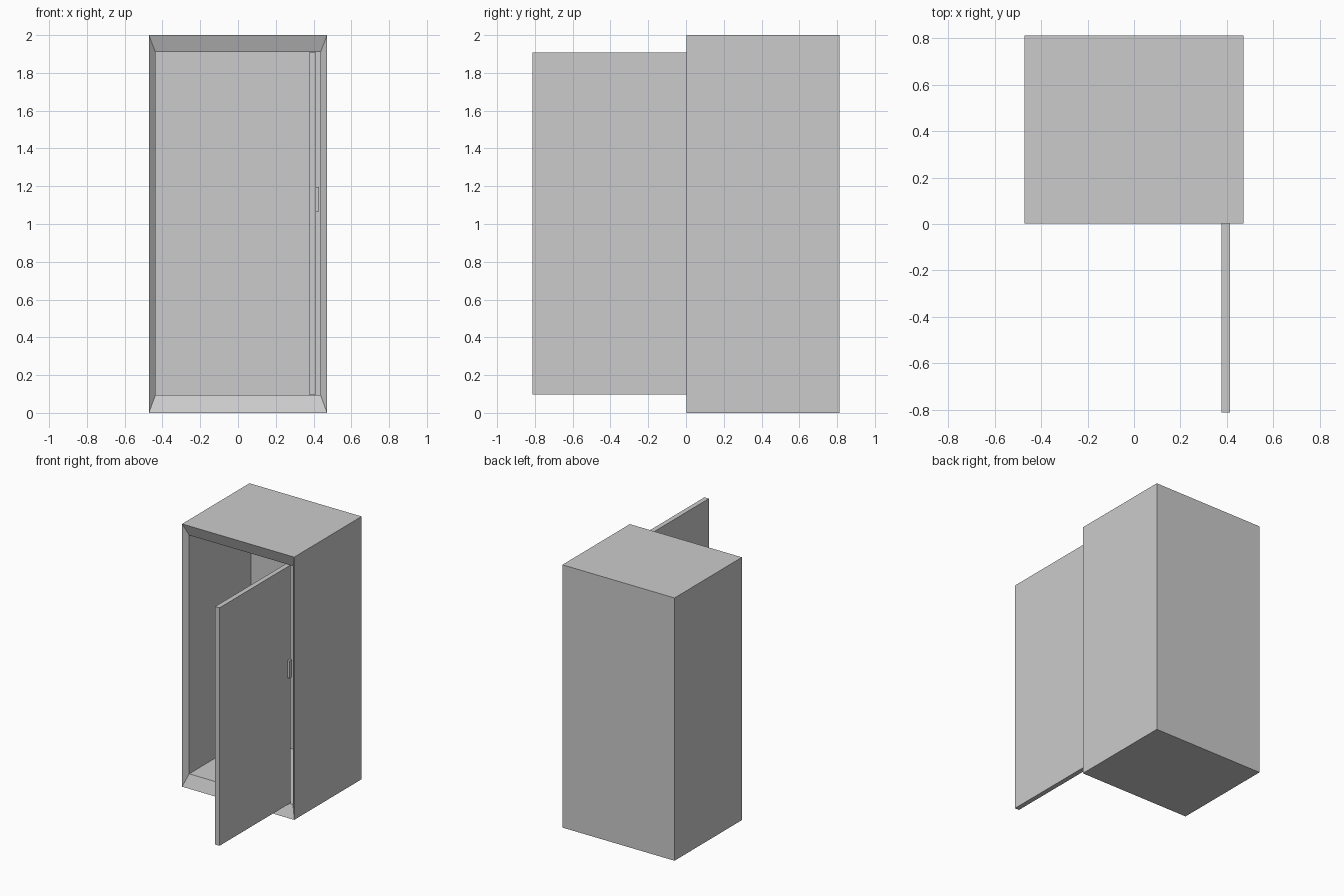
import bpy, bmesh

if "Cube" in bpy.data.objects:
    bpy.data.objects.remove(bpy.data.objects["Cube"])


def new_object(name, bm):
    bmesh.ops.recalc_face_normals(bm, faces=bm.faces)
    mesh = bpy.data.meshes.new(name)
    bm.to_mesh(mesh)
    bm.free()
    obj = bpy.data.objects.new(name, mesh)
    bpy.context.collection.objects.link(obj)
    return obj


def box(name, x, y, z):
    bm = bmesh.new()
    bmesh.ops.create_cube(bm, size=1)
    for v in bm.verts:
        v.co = [a[0] if c < 0 else a[1] for a, c in zip((x, y, z), v.co)]
    return new_object(name, bm)


# Cabinet: one shell of rectangular rings, outer back -> outer front
# -> sloped rim -> inner back (half width, y, bottom, top)
rings = [(0.472, 0.812, 0.0, 2.0),
         (0.472, 0.002, 0.0, 2.0),
         (0.437, 0.037, 0.094, 1.91),
         (0.437, 0.78, 0.094, 1.91)]
bm = bmesh.new()
loops = [[bm.verts.new(p) for p in ((-w, y, b), (w, y, b), (w, y, t), (-w, y, t))]
         for w, y, b, t in rings]
for a, c in zip(loops, loops[1:]):
    for i in range(4):
        j = (i + 1) % 4
        bm.faces.new((a[i], a[j], c[j], c[i]))
bm.faces.new(loops[0])
bm.faces.new(loops[-1])
new_object("cabinet_shell", bm)

# Door standing open at a right angle
box("door", (0.376, 0.413), (-0.812, 0.039), (0.098, 1.909))

# Small hinge block between door and frame
box("hinge", (0.413, 0.43), (0.004, 0.037), (1.065, 1.197))
